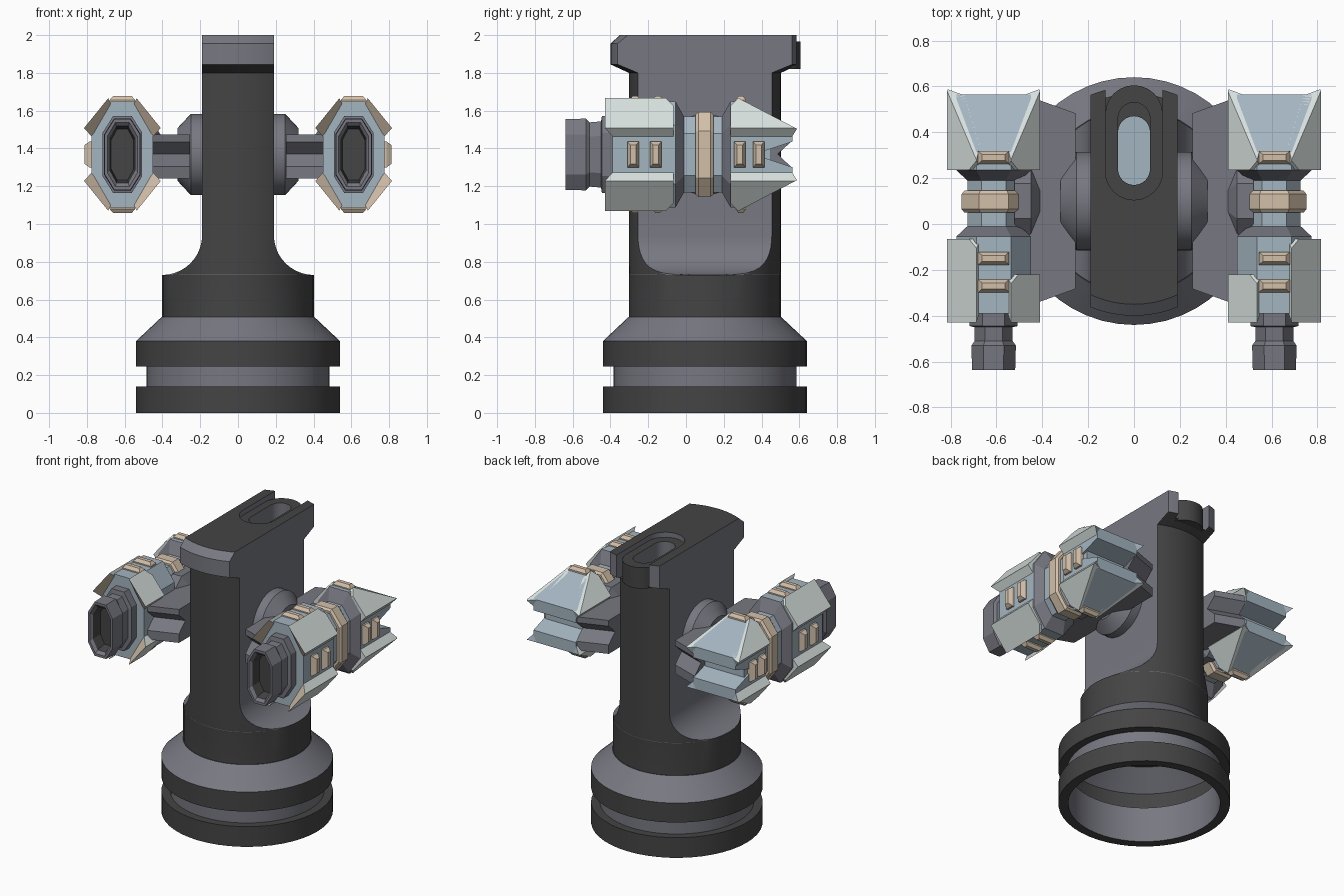
import bpy, bmesh, math
from mathutils import Vector as V

if "Cube" in bpy.data.objects:
    bpy.data.objects.remove(bpy.data.objects["Cube"])

DARK, GRAY, BLUE, PALE, TAN = range(5)
MATS = []
for name, c in [("dark_metal", (.058, .058, .058)), ("gray_metal", (.185, .188, .22)),
                ("blue_gray", (.37, .46, .53)), ("pale_plate", (.68, .75, .73)), ("tan_trim", (.65, .53, .40))]:
    m = bpy.data.materials.new(name)
    m.diffuse_color = (*c, 1)
    m.use_nodes = True
    m.node_tree.nodes["Principled BSDF"].inputs["Base Color"].default_value = m.diffuse_color
    MATS.append(m)
CY = .1                      # y of the turret axis
POD = V((.612, 0, 1.368))    # right pod centre


def make(name, bm, mirror=False, smooth=False):
    bmesh.ops.remove_doubles(bm, verts=bm.verts, dist=1e-5)
    bmesh.ops.recalc_face_normals(bm, faces=bm.faces)
    me = bpy.data.meshes.new(name)
    bm.to_mesh(me)
    bm.free()
    for m in MATS:
        me.materials.append(m)
    ob = bpy.data.objects.new(name, me)
    bpy.context.collection.objects.link(ob)
    if mirror:
        ob.modifiers.new("mirror", 'MIRROR')
    if smooth:
        shade(ob)
    return ob


def activate(ob):
    bpy.ops.object.select_all(action='DESELECT')
    ob.select_set(True)
    bpy.context.view_layer.objects.active = ob


def shade(ob):
    activate(ob)
    bpy.ops.object.shade_smooth_by_angle(angle=math.radians(30))


def loft(bm, rings, mats, caps=(None, None)):
    """Skin rings of equal length; mats gives one colour per band, caps the end colours."""
    vs = [[bm.verts.new(p) for p in r] for r in rings]
    n = len(vs[0])
    for a, b, m in zip(vs, vs[1:], mats):
        for i in range(n):
            j = (i + 1) % n
            bm.faces.new((a[i], a[j], b[j], b[i])).material_index = m
    for ring, m in ((vs[0], caps[0]), (vs[-1], caps[1])):
        if m is not None:
            bm.faces.new(ring).material_index = m


def cut(bm, co, no, mat):
    """Remove everything on the normal side of a plane and cap the cut."""
    r = bmesh.ops.bisect_plane(bm, geom=bm.verts[:] + bm.edges[:] + bm.faces[:],
                               plane_co=co, plane_no=no, clear_outer=True)
    edges = [e for e in r['geom_cut'] if isinstance(e, bmesh.types.BMEdge)]
    if len(edges) > 2:
        bmesh.ops.contextual_create(bm, geom=edges, mat_nr=mat)


def octagon(y, hw, hh):
    a, b = .46 * hw, .56 * hh
    pts = [(a, hh), (hw, b), (hw, -b), (a, -hh), (-a, -hh), (-hw, -b), (-hw, b), (-a, hh)]
    return [POD + V((x, y, z)) for x, z in pts]


def obround(r, y0, y1, z, n=12):
    pts = [(r * math.cos(math.pi * i / n), y1 + r * math.sin(math.pi * i / n)) for i in range(n + 1)]
    pts += [(-r * math.cos(math.pi * i / n), y0 - r * math.sin(math.pi * i / n)) for i in range(n + 1)]
    return [V((x, y, z)) for x, y in pts]


def circle_z(r, z, n=48):
    return [V((r * math.cos(2 * math.pi * i / n), CY + r * math.sin(2 * math.pi * i / n), z)) for i in range(n)]


# hollow ringed base
bm = bmesh.new()
prof = [(.39, .49, GRAY), (.53, .375, DARK), (.53, .25, DARK), (.478, .245, GRAY), (.478, 0, DARK),
        (.54, 0, DARK), (.54, .14, DARK), (.485, .14, GRAY), (.485, .245, DARK), (.54, .245, DARK),
        (.54, .38, GRAY), (.405, .507, DARK)]
loft(bm, [circle_z(r, z) for r, z, m in prof], [m for r, z, m in prof], (DARK, DARK))
make("base", bm, smooth=True)


# mast: a round column with flattened, filleted sides and a wider head
def mast_ring(z, w, rf, rb, n=20):
    xs = [w * math.sin(math.pi / 2 * (2 * i / n - 1)) for i in range(n + 1)]
    front = [V((x, CY - math.sqrt(max(rf * rf - x * x, 0)), z)) for x in xs]
    back = [V((x, CY + math.sqrt(max(rb * rb - x * x, 0)), z)) for x in reversed(xs)]
    return front + back


R = .402
secs = [(.505, R, R, R)]
for i in range(11):
    t = math.pi / 2 * i / 10
    secs.append((.94 - .21 * math.cos(t), R - (R - .19) * math.sin(t), R, R))
secs += [(1.8, .19, R, R), (1.845, .19, .5, .5), (1.955, .19, .5, .5), (2, .19, .45, .5)]
bm = bmesh.new()
loft(bm, [mast_ring(*s) for s in secs], [GRAY] * 20, (DARK, DARK))
mast = make("mast", bm)

# recess and slot cut into the head
for r, y0, y1, z0, z1 in [(.125, .23, .8, 1.83, 2.2), (.07, .24, .40, 1.6, 1.9)]:
    bm = bmesh.new()
    loft(bm, [obround(r, y0, y1, z0), obround(r, y0, y1, z1)], [GRAY], (GRAY, GRAY))
    cutter = make("slot_cutter", bm)
    cutter.hide_render = True
    mod = mast.modifiers.new("slot", 'BOOLEAN')
    mod.operation, mod.object, mod.solver = 'DIFFERENCE', cutter, 'EXACT'
    activate(mast)
    bpy.ops.object.modifier_apply(modifier="slot")
    bpy.data.objects.remove(cutter)
for p in mast.data.polygons:
    c, n = p.center, p.normal
    d = math.hypot(c.x, c.y - CY)
    round_side = abs(n.z) < .05 and d > .36 and c.z < 1.8
    top = n.z > .9 and c.z > 1.75
    under = n.z < -.3 and c.z > 1.7
    floor = n.z > .9 and abs(c.z - 1.6) < .02
    p.material_index = BLUE if floor else DARK if round_side or top or under else GRAY
shade(mast)

# slotted insert lying in the head recess
bm = bmesh.new()
o, i_ = (.125, .23, .48), (.07, .24, .46)
loft(bm, [obround(*i_, 1.82), obround(*o, 1.82), obround(*o, 1.965), obround(*i_, 1.965), obround(*i_, 1.82)],
     [DARK, DARK, DARK, GRAY])
make("slotted_insert", bm, smooth=True)


# side hubs
def circle_x(x, r, n, rz=None, off=0):
    return [V((x, CY + r * math.cos(2 * math.pi * (i + off) / n),
               1.368 + (rz or r) * math.sin(2 * math.pi * (i + off) / n))) for i in range(n)]


bm = bmesh.new()
loft(bm, [circle_x(.18, .215, 40), circle_x(.25, .215, 40), circle_x(.32, .14, 40)], [GRAY] * 2, (GRAY, GRAY))
make("hub", bm, mirror=True, smooth=True)

# wide arms with a notch along each end
bm = bmesh.new()


def arm_ring(x, hy):
    half = [(hy, .112), (hy, .072), (hy - .07, .008), (hy, -.058), (hy, -.12)]
    return [V((x, CY + y, 1.362 + z)) for y, z in half] + [V((x, CY - y, 1.362 + z)) for y, z in reversed(half)]


loft(bm, [arm_ring(.255, .383), arm_ring(.455, .455)], [GRAY], (GRAY, GRAY))
loft(bm, [circle_x(.39, .085, 8, .08, .5), circle_x(.45, .2, 8, .18, .5), circle_x(.52, .2, 8, .18, .5)],
     [GRAY] * 2, (GRAY, GRAY))
make("arm", bm, mirror=True)

# pod core: nozzle, front body, waist with ring, rear block
core = [(-.55, .06, .135, DARK), (-.62, .068, .15, GRAY), (-.637, .08, .17, GRAY), (-.637, .094, .187, GRAY),
        (-.53, .097, .19, GRAY), (-.51, .083, .17, GRAY), (-.45, .083, .175, GRAY), (-.445, .105, .205, GRAY),
        (-.39, .105, .205, BLUE), (-.39, .163, .28, BLUE), (-.055, .163, .28, GRAY), (-.01, .115, .2, BLUE),
        (.05, .115, .2, TAN), (.05, .128, .212, TAN), (.065, .14, .224, TAN), (.13, .14, .224, TAN),
        (.145, .128, .212, TAN), (.145, .115, .2, BLUE), (.19, .115, .2, GRAY), (.235, .163, .28, BLUE),
        (.235, .15, .09, BLUE), (.45, .15, .09, BLUE)]
bm = bmesh.new()
loft(bm, [octagon(y, w, h) for y, w, h, m in core], [c[3] for c in core], (DARK, BLUE))
make("pod_core", bm, mirror=True)


def place(bm, sx, sz):
    for v in bm.verts:
        v.co = POD + V((v.co.x * sx, v.co.y, v.co.z * sz))


SLOPE = (V((0, .285, .295)), V((0, .155, .295)))
QUAD = [(.075, .298), (.203, .14), (.16, .092), (.06, .265)]
for sz, level in ((1, "upper"), (-1, "lower")):
    # rear body half, sloped outside and notched inside
    bm = bmesh.new()
    half = [(.163, 0), (.163, .157), (.075, .28), (-.075, .28), (-.163, .157), (-.163, 0)]
    loft(bm, [[V((x, y, z)) for x, z in half] for y in (.235, .565)], [BLUE], (BLUE, BLUE))
    cut(bm, *SLOPE, PALE)
    cut(bm, V((0, .45, .03)), V((0, .333, -1)), BLUE)
    place(bm, 1, sz)
    make("pod_rear_" + level, bm, mirror=True)
    for sx, side in ((1, "outer"), (-1, "inner")):
        # front corner plate with a tan leading face
        bm = bmesh.new()
        end = -.065 if sx > 0 else -.22
        loft(bm, [[V((x, y, z)) for (x, z), y in zip(QUAD, (-.43, -.43, -.385, -.385))],
                  [V((x, end, z)) for x, z in QUAD]], [PALE], (TAN, PALE))
        cut(bm, V((0, end - .04, .297)), V((0, 1, 1)), PALE)
        place(bm, sx, sz)
        make(f"front_plate_{level}_{side}", bm, mirror=True)
        # rear corner plate, sloped down to the back
        bm = bmesh.new()
        loft(bm, [[V((x, .235, z)) for x, z in QUAD],
                  [V((x, y, z)) for (x, z), y in zip(QUAD, (.59, .59, .56, .56))]], [PALE], (PALE, BLUE))
        cut(bm, V((0, .275, .297)), V((0, -1, 1)), PALE)
        cut(bm, *SLOPE, PALE)
        place(bm, sx, sz)
        make(f"rear_plate_{level}_{side}", bm, mirror=True)

# raised tan blocks on the pod sides, tops and bottoms
bm = bmesh.new()
SQ = [(1, 1), (1, -1), (-1, -1), (-1, 1)]
for y in (-.28, -.16, .285, .385):
    loft(bm, [[POD + V((x, y + a * s, b * t)) for s, t in SQ]
              for x, a, b in ((.15, .03, .068), (.175, .03, .068), (.2, .015, .05))], [TAN] * 2, (TAN, TAN))
for y in (-.27, -.15, .29):
    for sz in (1, -1):
        loft(bm, [[POD + V((a * s, y + b * t, z * sz)) for s, t in SQ]
                  for z, a, b in ((.26, .068, .028), (.288, .068, .028), (.309, .05, .013))],
             [TAN] * 2, (TAN, TAN))
make("pod_blocks", bm, mirror=True)
